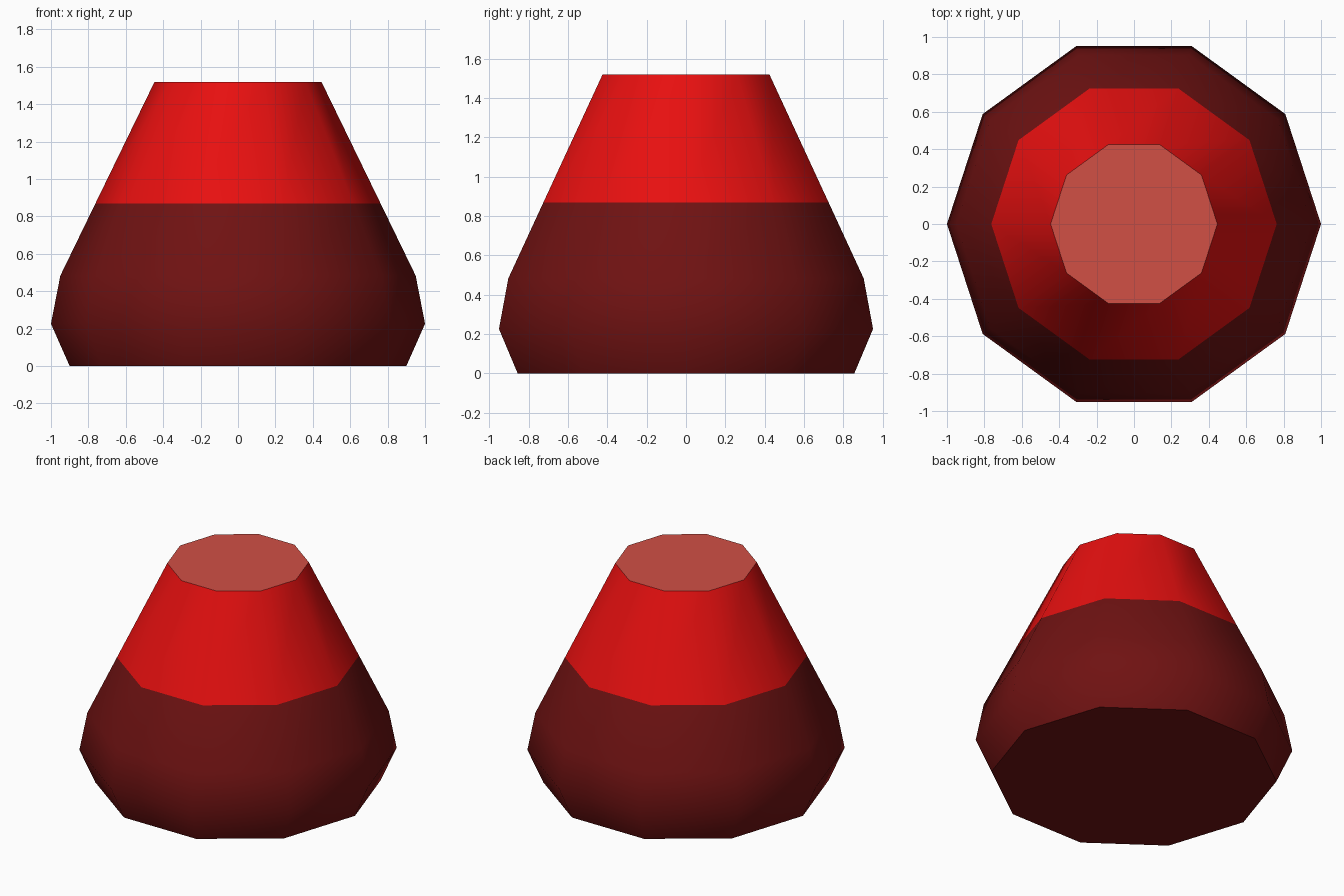
import bpy, bmesh, math

if "Cube" in bpy.data.objects:
    bpy.data.objects.remove(bpy.data.objects["Cube"])

SIDES = 10
# (radius, height) from the base to the top
PROFILE = [(0.90, 0.0), (1.0, 0.226), (0.95, 0.483), (0.763, 0.868), (0.446, 1.52)]
BAND_HEIGHT = 0.868


def material(name, rgb):
    mat = bpy.data.materials.new(name)
    mat.diffuse_color = (*rgb, 1.0)
    mat.use_nodes = True
    mat.node_tree.nodes["Principled BSDF"].inputs["Base Color"].default_value = mat.diffuse_color
    return mat


# Lathe the ten-sided body
bm = bmesh.new()
rings = []
for r, z in PROFILE:
    rings.append([bm.verts.new((r * math.cos(2 * math.pi * i / SIDES),
                                r * math.sin(2 * math.pi * i / SIDES), z))
                  for i in range(SIDES)])

# Walls: dark below the band height, bright above
for low, high in zip(rings, rings[1:]):
    for i in range(SIDES):
        j = (i + 1) % SIDES
        face = bm.faces.new((low[i], low[j], high[j], high[i]))
        face.smooth = True
        face.material_index = 1 if face.calc_center_median().z > BAND_HEIGHT else 0

# Flat base and pale top with crisp rims
base = bm.faces.new(list(reversed(rings[0])))
top = bm.faces.new(rings[-1])
top.material_index = 2
for cap in (base, top):
    for edge in cap.edges:
        edge.smooth = False

mesh = bpy.data.meshes.new("tapered_body")
bm.to_mesh(mesh)
bm.free()
for mat in (material("dark red", (0.16, 0.006, 0.006)),
            material("bright red", (0.80, 0.005, 0.005)),
            material("pale red", (0.64, 0.08, 0.06))):
    mesh.materials.append(mat)
body = bpy.data.objects.new("tapered_body", mesh)
bpy.context.collection.objects.link(body)
